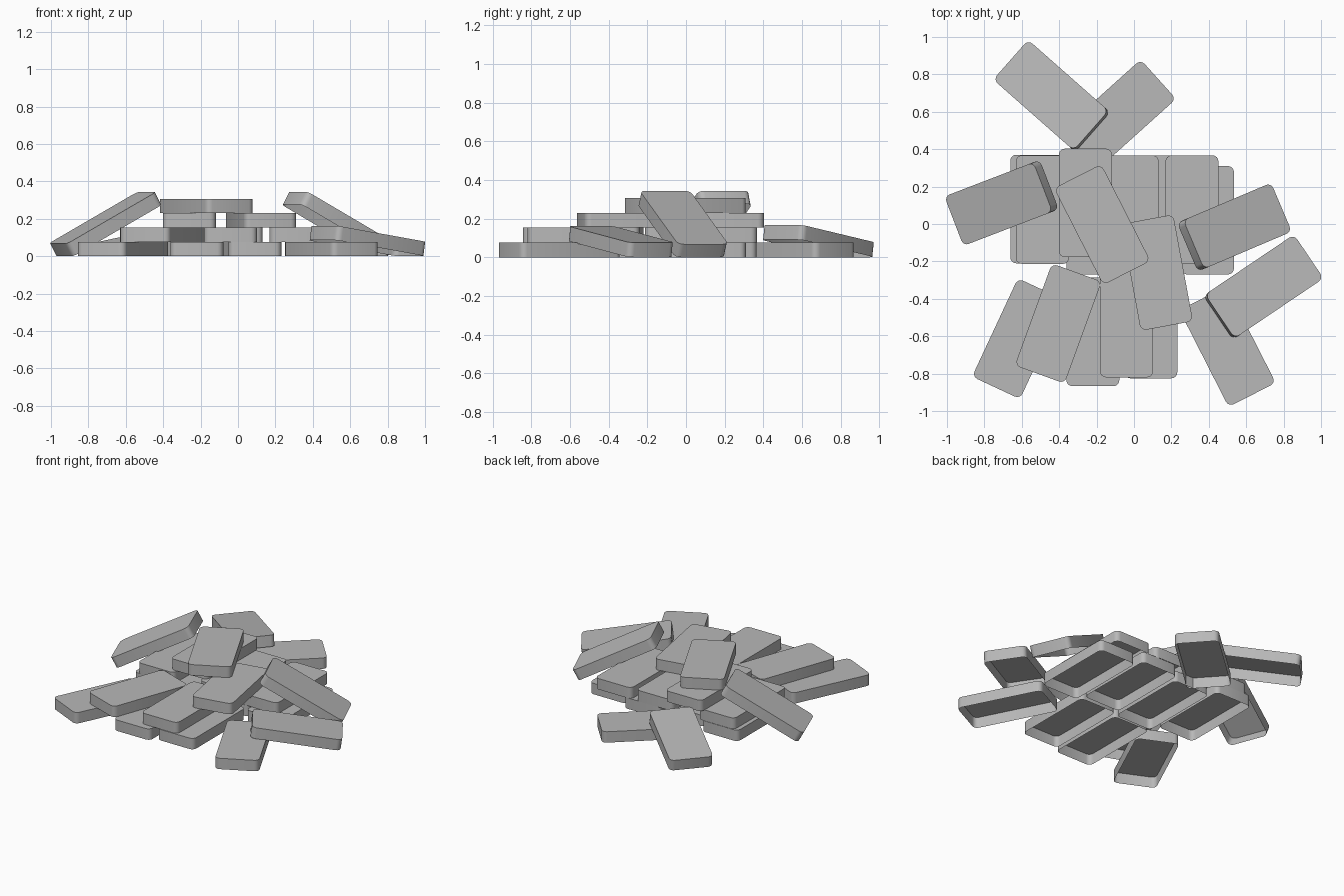
import bpy
import bmesh
from math import radians, sin, cos, pi

LENGTH, WIDTH, THICK = 0.58, 0.283, 0.0765
RADIUS, STEPS = 0.032, 4

if "Cube" in bpy.data.objects:
    bpy.data.objects.remove(bpy.data.objects["Cube"], do_unlink=True)

grey = bpy.data.materials.new("plain_grey")
grey.use_nodes = True
colour = (0.48, 0.48, 0.48, 1)
grey.diffuse_color = colour
grey.node_tree.nodes["Principled BSDF"].inputs["Base Color"].default_value = colour


def make_slab_mesh():
    """Hollow slab, open underneath, with rounded upright corners, long along x."""
    bm = bmesh.new()
    ring = []
    for corner, (sx, sy) in enumerate([(1, 1), (-1, 1), (-1, -1), (1, -1)]):
        for i in range(STEPS + 1):
            a = (corner + i / STEPS) * pi / 2
            ring.append(bm.verts.new((sx * (LENGTH / 2 - RADIUS) + RADIUS * cos(a),
                                      sy * (WIDTH / 2 - RADIUS) + RADIUS * sin(a),
                                      -THICK / 2)))
    base = bm.faces.new(ring)
    top = bmesh.ops.extrude_face_region(bm, geom=[base], use_keep_orig=True)["geom"]
    moved = [v for v in top if isinstance(v, bmesh.types.BMVert)]
    bmesh.ops.translate(bm, verts=moved, vec=(0, 0, THICK))
    bmesh.ops.recalc_face_normals(bm, faces=bm.faces)
    # Open underside
    underside = [f for f in bm.faces if f.normal.z < -0.9]
    bmesh.ops.delete(bm, geom=underside, context='FACES_ONLY')
    mesh = bpy.data.meshes.new("slab")
    bm.to_mesh(mesh)
    bm.free()
    mesh.materials.append(grey)
    return mesh


slab_mesh = make_slab_mesh()


def add_slab(name, x, y, z, yaw, pitch=0):
    ob = bpy.data.objects.new(name, slab_mesh)
    bpy.context.collection.objects.link(ob)
    ob.location = (x, y, z)
    ob.rotation_euler = (0, -radians(pitch), radians(yaw))
    return ob


# Flat slabs in stacked layers: x, y, turn away from the y axis
layers = [
    [(-0.52, 0.08, 0), (-0.22, 0.02, 0), (0.09, 0.075, 0), (0.393, 0.02, 0),
     (-0.22, -0.577, 0), (0.09, -0.535, 0),
     (-0.615, -0.613, -25), (0.5, -0.655, 27), (-0.085, 0.58, -48)],
    [(-0.49, 0.077, 0), (-0.01, 0.077, 0), (0.31, 0.077, 0),
     (-0.04, -0.53, 0), (-0.405, -0.532, -20)],
    [(-0.26, 0.113, 0), (0.123, -0.26, 10.5)],
    [(-0.17, -0.003, 27)],
]
slabs = []
for level, layer in enumerate(layers):
    for n, (x, y, turn) in enumerate(layer):
        slabs.append(add_slab(f"layer_{level + 1}_slab_{n + 1}", x, y,
                              (level + 0.5) * THICK, 90 + turn))

# Leaning slabs with one end resting on the ground
leaning = {
    "leaning_slab_right": (-0.708, 0.113, 21, 28.5),
    "leaning_slab_left": (0.537, -0.017, 23, -28.5),
    "leaning_slab_front": (0.692, -0.337, 34, -8.5),
    "leaning_slab_back": (-0.44, 0.685, -41.4, 9),
}
for name, (x, y, yaw, pitch) in leaning.items():
    p = radians(abs(pitch))
    slabs.append(add_slab(name, x, y, (LENGTH * sin(p) + THICK * cos(p)) / 2, yaw, pitch))

# Smooth rounded corners, crisp flat edges
bpy.ops.object.select_all(action='DESELECT')
slabs[0].select_set(True)
bpy.context.view_layer.objects.active = slabs[0]
bpy.ops.object.shade_smooth_by_angle(angle=radians(35))
